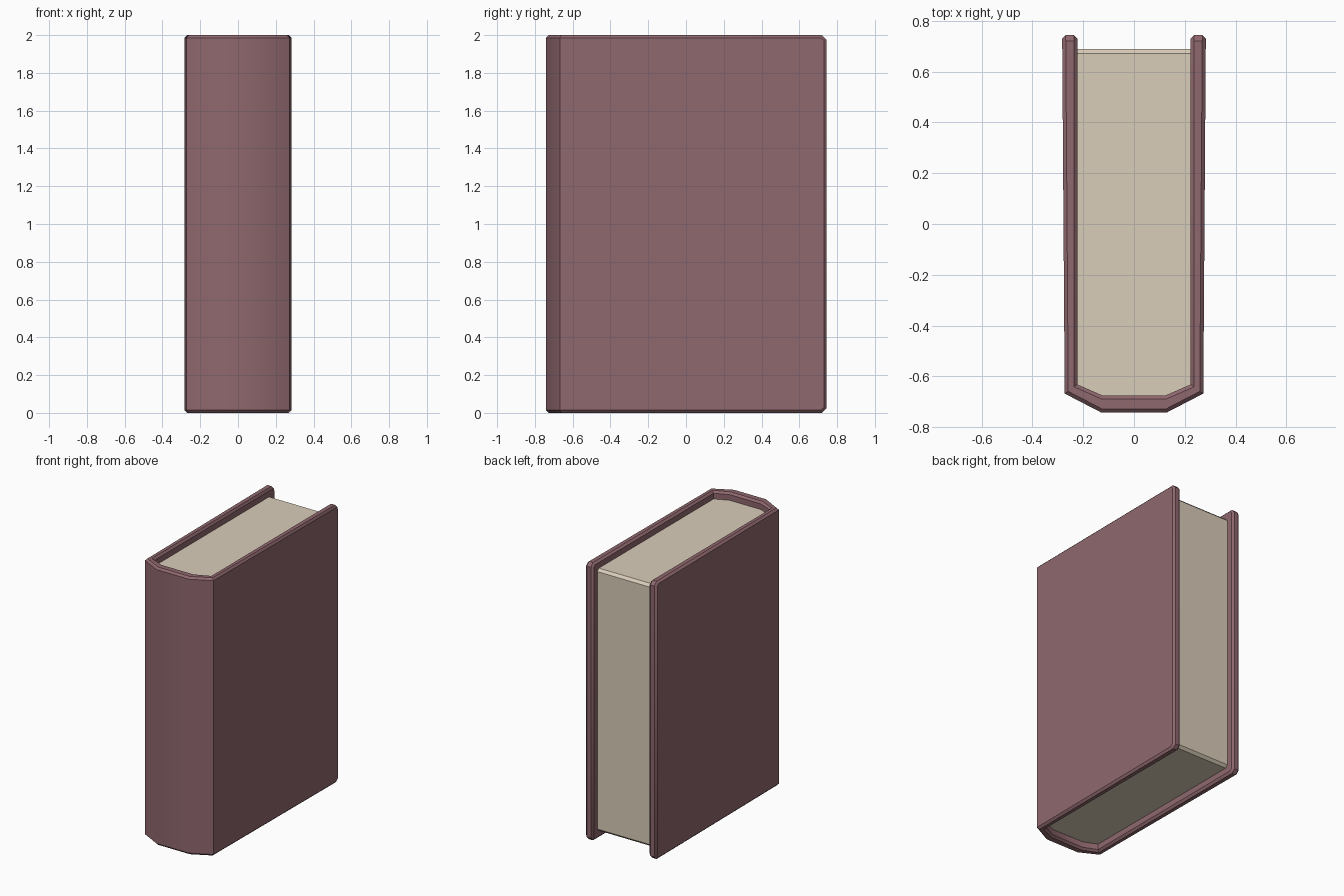
import bpy
import bmesh
import math

default = bpy.data.objects.get("Cube")
if default:
    bpy.data.objects.remove(default, do_unlink=True)


def material(name, rgb):
    mat = bpy.data.materials.new(name)
    mat.use_nodes = True
    color = (*rgb, 1)
    mat.diffuse_color = color
    mat.node_tree.nodes["Principled BSDF"].inputs["Base Color"].default_value = color
    return mat


def mirrored(half):
    """Complete a +x half outline, given from back to front, with its -x half."""
    return half + [(-x, y) for x, y in reversed(half)]


def extrude_outline(outline, z0, z1):
    bm = bmesh.new()
    base = bm.faces.new([bm.verts.new((x, y, z0)) for x, y in outline])
    result = bmesh.ops.extrude_face_region(bm, geom=[base], use_keep_orig=True)
    top = [v for v in result["geom"] if isinstance(v, bmesh.types.BMVert)]
    bmesh.ops.translate(bm, verts=top, vec=(0, 0, z1 - z0))
    bmesh.ops.recalc_face_normals(bm, faces=bm.faces)
    return bm


def chamfer(bm, width, rule):
    edges = []
    for e in bm.edges:
        mid = (e.verts[0].co + e.verts[1].co) / 2
        way = (e.verts[0].co - e.verts[1].co).normalized()
        if rule(mid, way):
            edges.append(e)
    bmesh.ops.bevel(bm, geom=edges, offset=width, offset_type='OFFSET',
                    segments=1, profile=0.5, affect='EDGES', clamp_overlap=True)


def finish(bm, name, mat):
    bmesh.ops.recalc_face_normals(bm, faces=bm.faces)
    mesh = bpy.data.meshes.new(name)
    bm.to_mesh(mesh)
    bm.free()
    mesh.materials.append(mat)
    obj = bpy.data.objects.new(name, mesh)
    bpy.context.collection.objects.link(obj)
    bpy.ops.object.select_all(action='DESELECT')
    obj.select_set(True)
    bpy.context.view_layer.objects.active = obj
    bpy.ops.object.shade_smooth_by_angle(angle=math.radians(35))
    return obj


leather = material("maroon leather", (0.275, 0.138, 0.156))
paper = material("cream paper", (0.70, 0.61, 0.485))

# Cover: U-shaped shell with a faceted spine and slightly flared boards
outer = [(0.283, 0.745), (0.273, -0.668), (0.13, -0.742)]
inner = [(0.223, 0.745), (0.223, -0.632), (0.125, -0.675)]
outline = mirrored(outer) + list(reversed(mirrored(inner)))
cover = extrude_outline(outline, 0, 2)
# Clipped board corners, then a small chamfer round every rim
chamfer(cover, 0.025, lambda m, d: m.y > 0.74 and abs(d.x) > 0.9)
chamfer(cover, 0.014, lambda m, d: not (m.y < 0.7 and abs(d.z) > 0.9)
        and not (m.y > 0.7 and abs(d.x) > 0.9))
finish(cover, "cover", leather)

# Page block: sits recessed inside the cover, its back edges chamfered
pages = extrude_outline(mirrored([(0.226, 0.69), (0.226, -0.634), (0.126, -0.679)]),
                        0.055, 1.945)
chamfer(pages, 0.018, lambda m, d: m.y > 0.68 and abs(d.x) > 0.9)
finish(pages, "pages", paper)
